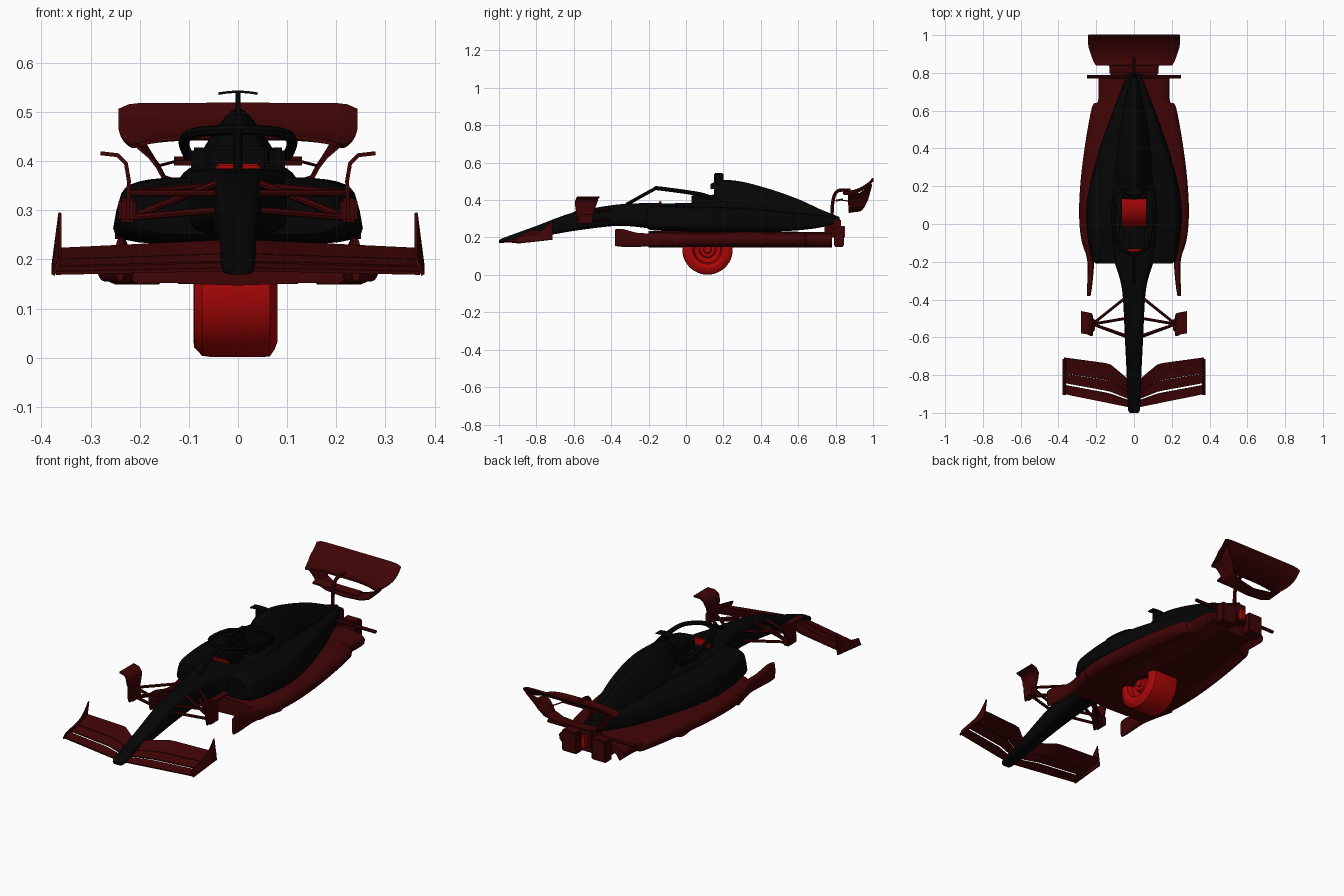
import bpy, bmesh, math
from mathutils import Vector

cube = bpy.data.objects.get("Cube")
if cube:
    bpy.data.objects.remove(cube, do_unlink=True)


def material(name, rgb):
    m = bpy.data.materials.new(name)
    m.use_nodes = True
    m.diffuse_color = (*rgb, 1)
    b = m.node_tree.nodes["Principled BSDF"]
    b.inputs["Base Color"].default_value = (*rgb, 1)
    b.inputs["Roughness"].default_value = 0.6
    return m


BLACK = material("carbon_black", (0.0015, 0.0015, 0.0015))
MAROON = material("dark_red", (0.05, 0.0012, 0.0016))
RED = material("bright_red", (0.4, 0.002, 0.002))


def finish(name, bm, mat, thick=0, angle=40):
    """Turn a bmesh into a smooth shaded object, optionally thickened."""
    bmesh.ops.recalc_face_normals(bm, faces=bm.faces)
    mesh = bpy.data.meshes.new(name)
    bm.to_mesh(mesh)
    bm.free()
    ob = bpy.data.objects.new(name, mesh)
    bpy.context.collection.objects.link(ob)
    mesh.materials.append(mat)
    bpy.ops.object.select_all(action="DESELECT")
    ob.select_set(True)
    bpy.context.view_layer.objects.active = ob
    if thick:
        mod = ob.modifiers.new("thickness", "SOLIDIFY")
        mod.thickness, mod.offset = thick, 0
        bpy.ops.object.modifier_apply(modifier=mod.name)
    bpy.ops.object.shade_smooth_by_angle(angle=math.radians(angle))
    return ob


def loft(name, rings, mat, angle=40):
    bm = bmesh.new()
    rows = [[bm.verts.new(p) for p in r] for r in rings]
    n = len(rows[0])
    for a, b in zip(rows, rows[1:]):
        for i in range(n):
            j = (i + 1) % n
            bm.faces.new((a[i], a[j], b[j], b[i]))
    bm.faces.new(rows[0])
    bm.faces.new(rows[-1])
    return finish(name, bm, mat, 0, angle)


def refine(rows, steps=4):
    """Smoothly interpolate between section rows."""
    out = []
    for i in range(len(rows) - 1):
        a, b = rows[max(i - 1, 0)], rows[i]
        c, d = rows[i + 1], rows[min(i + 2, len(rows) - 1)]
        for k in range(steps):
            t = k / steps
            out.append([q + t / 2 * (r - p + t * (2 * p - 5 * q + 4 * r - s + t * (3 * (q - r) + s - p)))
                        for p, q, r, s in zip(a, b, c, d)])
    return out + [rows[-1]]


def hull(name, rows, mat, power=3, taper=0.0):
    """Rows: y, half width, bottom, top, optional centre x."""
    rings = []
    for row in refine(rows):
        y, w, z0, z1 = row[:4]
        cx = row[4] if len(row) > 4 else 0
        ring = []
        for i in range(32):
            a = math.tau * i / 32
            c, s = math.cos(a), math.sin(a)
            h = math.copysign(abs(s) ** (2 / power), s)
            x = math.copysign(abs(c) ** (2 / power), c) * w * (1 - taper * (h + 1) / 2)
            ring.append((cx + x, y, (z0 + z1) / 2 + h * (z1 - z0) / 2))
        rings.append(ring)
    return loft(name, rings, mat)


def sheet(name, fn, mat, thick=0.006, nu=16, nv=8):
    """Thin surface; fn maps u in -1..1 and v in 0..1 to a point."""
    bm = bmesh.new()
    g = [[bm.verts.new(fn(2 * i / nu - 1, j / nv)) for j in range(nv + 1)] for i in range(nu + 1)]
    for i in range(nu):
        for j in range(nv):
            bm.faces.new((g[i][j], g[i + 1][j], g[i + 1][j + 1], g[i][j + 1]))
    return finish(name, bm, mat, thick)


def box(name, lo, hi, mat, bevel=0.006):
    bm = bmesh.new()
    bmesh.ops.create_cube(bm, size=1)
    for v in bm.verts:
        v.co = Vector([l + (c + 0.5) * (h - l) for c, l, h in zip(v.co, lo, hi)])
    if bevel:
        bmesh.ops.bevel(bm, geom=bm.edges[:], offset=bevel, segments=2, affect="EDGES")
    return finish(name, bm, mat)


def tube(name, pts, r, mat, smooth=False):
    """Round bar along a path."""
    pts = refine(pts, 5) if smooth else pts
    cu = bpy.data.curves.new(name, "CURVE")
    cu.dimensions = "3D"
    cu.bevel_depth, cu.bevel_resolution, cu.use_fill_caps = r, 2, True
    sp = cu.splines.new("POLY")
    sp.points.add(len(pts) - 1)
    for p, q in zip(sp.points, pts):
        p.co = (*q, 1)
    tmp = bpy.data.objects.new(name + "_path", cu)
    bpy.context.collection.objects.link(tmp)
    bm = bmesh.new()
    me = bpy.data.meshes.new_from_object(tmp.evaluated_get(bpy.context.evaluated_depsgraph_get()))
    bm.from_mesh(me)
    bpy.data.objects.remove(tmp)
    return finish(name, bm, mat)


def along(path, t):
    """Point at fraction t of a polyline."""
    f = min(t, 0.9999) * (len(path) - 1)
    i = int(f)
    return Vector(path[i]).lerp(Vector(path[i + 1]), f - i)


# Bodywork: nose and tub, sidepods, engine cover
tub = hull("nose_and_tub", [
    (-1, .022, .17, .185), (-.97, .034, .172, .2), (-.8, .04, .2, .262), (-.6, .05, .235, .335),
    (-.4, .06, .26, .372), (-.3, .075, .26, .38), (-.2, .107, .25, .385), (-.1, .13, .25, .385),
    (.04, .135, .25, .388), (.15, .125, .25, .398), (.26, .1, .25, .4)], BLACK, 4, .08)
pods = hull("sidepods", [
    (-.21, .208, .25, .358), (-.17, .237, .238, .367), (0, .262, .232, .367), (.15, .255, .23, .364),
    (.35, .205, .23, .355), (.55, .135, .235, .335), (.7, .075, .25, .32), (.81, .03, .275, .31)], BLACK, 5, .12)
cover = hull("engine_cover", [
    (.13, .075, .3, .485), (.19, .11, .3, .507), (.3, .13, .3, .498), (.45, .112, .28, .458),
    (.6, .08, .28, .405), (.72, .05, .28, .35), (.82, .02, .28, .31)], BLACK, 2.3, .72)

# Floor with shallow underside tunnels
rings = []
for y, w, z, roof in refine([(-.2, .235, .235, .152), (-.1, .275, .235, .156), (.03, .29, .235, .165),
                             (.2, .285, .235, .172), (.4, .262, .235, .175), (.62, .222, .23, .178),
                             (.65, .19, .23, .18), (.78, .188, .228, .182)]):
    half = [(0, z), (w * .7, z - .005), (w - .03, z - .011), (w - .008, z - .022), (w, .195), (w - .004, .172),
            (w - .015, .16), (w * .86, .149), (w * .74, roof), (.125, roof), (.095, .15), (0, .147)]
    rings.append([(x, y, h) for x, h in half] + [(-x, y, h) for x, h in half[-2:0:-1]])
floor = loft("floor", rings, MAROON, 55)

# Cockpit opening and the well beneath it
for cutter in (box("cockpit_cutter", (-.075, -.15, .275), (.075, .15, .48), BLACK, .02),
               box("well_cutter", (-.064, -.012, .16), (.064, .132, .4), BLACK, 0)):
    for ob in (tub, pods, cover, floor):
        bpy.context.view_layer.objects.active = ob
        mod = ob.modifiers.new("opening", "BOOLEAN")
        mod.operation, mod.solver, mod.object = "DIFFERENCE", "EXACT", cutter
        bpy.ops.object.modifier_apply(modifier=mod.name)
    bpy.data.objects.remove(cutter, do_unlink=True)

# Cockpit protection hoop, steering wheel, roof camera
tube("halo_hoop", [(-.1, .14, .41), (-.109, .08, .43), (-.107, -.02, .446), (-.085, -.11, .458), (0, -.16, .464),
                   (.085, -.11, .458), (.107, -.02, .446), (.109, .08, .43), (.1, .14, .41)], .011, BLACK, True)
tube("halo_pillar", [(0, -.32, .375), (0, -.24, .42), (0, -.16, .464)], .009, BLACK, True)
box("steering_wheel", (-.045, -.145, .355), (.045, -.132, .395), RED, .004)
box("headrest", (-.06, .135, .36), (.06, .17, .43), BLACK)
box("camera_stem", (-.005, .15, .48), (.005, .2, .54), BLACK, .001)
sheet("camera_bar", lambda u, v: (.04 * u, .155 + .04 * v, .541 - .004 * u * u), BLACK, .005, 8, 2)

# Single wheel under the cockpit, turned from a profile
profile = [(-.07, .001), (-.07, .025), (-.055, .035), (-.055, .075), (-.078, .085), (-.088, .1), (-.086, .115),
           (-.07, .132), (-.05, .135), (.05, .135), (.068, .133), (.077, .12), (.083, .105), (.083, .09),
           (.076, .078), (.05, .07), (.045, .045), (.06, .04), (.06, .022), (.07, .018), (.07, .001)]
loft("wheel", [[(x - .003, .115 + r * math.cos(math.tau * i / 48), .136 + r * math.sin(math.tau * i / 48))
                for i in range(48)] for x, r in profile], RED, 35)

# Front wing: three slotted elements
for name, v0, v1 in (("main", 0, .25), ("middle", .305, .56), ("rear", .575, 1)):
    def wing(u, v, v0=v0, v1=v1):
        a, t = abs(u), v0 + (v1 - v0) * v
        lead = -.975 + .075 * a
        trail = -.85 + .11 * min(1, a / .35) + .05 * max(0, a - .35)
        return (.37 * u, lead + (trail - lead) * t, .18 - .008 * a + (.058 - .01 * a) * t ** 1.2)
    sheet("front_wing_" + name, wing, MAROON, .007, 24, 4)

# Rear wing, curving down at its lower corners
chord = refine([(.84, .45), (.87, .446), (.92, .458), (.97, .486), (1, .516)])


def rear(u, v):
    y, z = along(chord, v)
    return ((.2 + .042 * min(1, v * 1.6)) * u, y, z - .017 * abs(u) ** 4 * (1 - v) - .012 * v * abs(u) ** 16)


sheet("rear_wing", rear, MAROON, .008, 24, 12)
sheet("lower_beam_wing", lambda u, v: (.13 * u, .8 + .04 * v, .396 + .008 * v), MAROON, .01, 4, 2)
tube("rear_pylon", [(0, .78, .29), (0, .785, .39), (0, .81, .448), (0, .88, .452)], .009, MAROON, True)

# Rear end: crash structure, axle, light
box("gearbox", (-.035, .74, .2), (.035, .83, .3), MAROON)
box("rear_light", (-.012, .83, .2), (.012, .85, .26), RED, .002)
tube("rear_axle", [(-.25, .78, .25), (.25, .78, .25)], .009, MAROON)
box("rear_beam", (-.13, .79, .2), (.13, .82, .225), MAROON)

arc = [(.208, .436), (.18, .412), (.163, .39), (.15, .365), (.1, .346), (0, .338)]
fin = [(.225, .275), (.222, .36), (.228, .395), (.245, .412), (.28, .416)]
for s, side in ((1, "left"), (-1, "right")):
    # Wing endplates
    def endplate(u, v):
        y = -.81 + .095 * u
        low = .168 + .01 * (u + 1)
        top = .2 + .02 * (u + 1) + .055 * max(0, u) ** 2
        return (s * (.376 - .014 * v), y, low + (top - low) * v)
    sheet(side + "_front_endplate", endplate, MAROON, .007, 12, 4)

    def support(u, v):
        x, z = along(arc, v)
        rise = .045 * max(0, u) * max(0, 1 - 3 * v)
        return (s * (x + .5 * rise), .93 - .03 * v + u * (.065 - .035 * v), z + .004 * u + rise)
    sheet(side + "_rear_endplate", support, MAROON, .006, 6, 20)
    tube(side + "_beam_stay", [(s * .163, .9, .39), (s * .125, .83, .4)], .003, MAROON)

    # Front upright fin and suspension arms
    def upright(u, v):
        x, z = along(fin, v)
        return (s * x, -.545 + .025 * v + u * (.033 + .027 * math.sin(math.pi * min(v, .6))), z)
    sheet(side + "_upright_fin", upright, MAROON, .008, 4, 16)
    box(side + "_front_hub", (s * .225 - .018, -.57, .275), (s * .225 + .018, -.5, .325), MAROON)
    hub_low, hub_high = (s * .22, -.53, .285), (s * .22, -.53, .335)
    for i, (hub, y, z) in enumerate(((hub_low, -.595, .3), (hub_low, -.39, .3), (hub_high, -.59, .335),
                                     (hub_high, -.39, .35), (hub_low, -.5, .355))):
        tube(f"{side}_front_arm_{i + 1}", [hub, (s * .045, y, z)], .0075, MAROON)

    # Floor fence, cockpit cheek, rear box
    hull(side + "_floor_fence", [(-.38, .01, .155, .243, s * .24), (-.34, .013, .15, .245, s * .236),
         (-.26, .015, .15, .225, s * .23), (-.18, .018, .152, .222, s * .232),
         (-.04, .018, .155, .218, s * .268)], MAROON, 2.5)
    box(side + "_cockpit_cheek", (s * .08 - .016, .03, .37), (s * .08 + .016, .17, .428), BLACK)
    box(side + "_rear_box", (s * .085 - .043, .79, .15), (s * .085 + .043, .845, .262), MAROON)
